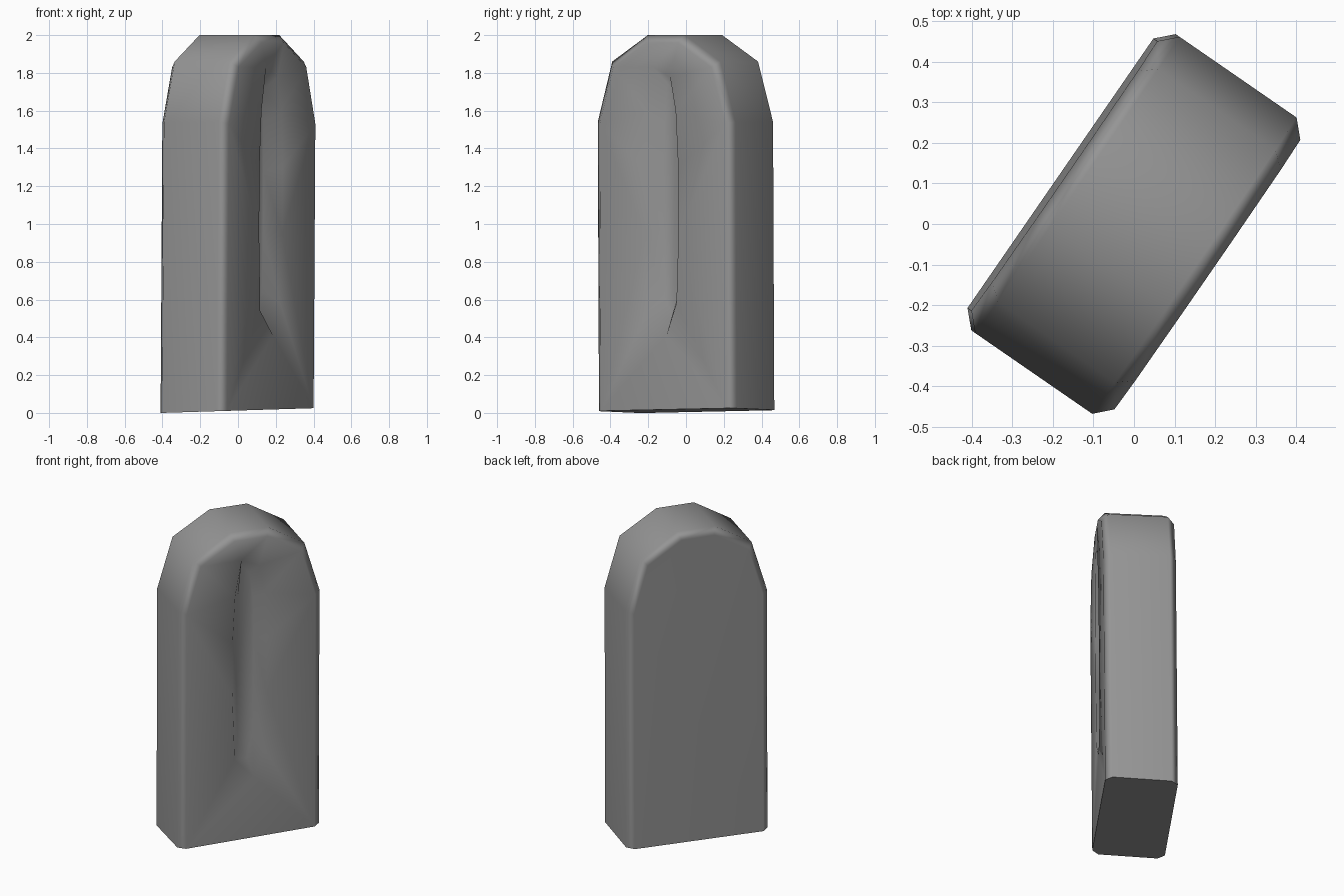
import bpy, bmesh, math
from mathutils import Vector

cube = bpy.data.objects.get("Cube")
if cube:
    bpy.data.objects.remove(cube)

stone = bpy.data.materials.new("grey stone")
stone.use_nodes = True
colour = (0.3, 0.3, 0.3, 1)
stone.diffuse_color = colour
stone.node_tree.nodes["Principled BSDF"].inputs["Base Color"].default_value = colour

# Slab axes: wide direction and thickness direction, turned on the ground
TURN = math.radians(55.4)
WIDE = Vector((math.cos(TURN), math.sin(TURN), 0))
THICK = Vector((math.sin(TURN), -math.cos(TURN), 0))


def place(u, v, z):
    """Slab coordinates to world, with a slight lean and an uneven foot."""
    p = WIDE * u + THICK * (v + 0.012 * (z / 1.6 - 0.5))
    p.z = z if z > 0 else 0.0125 + 0.031 * p.x
    return p


def mirrored(half):
    return half + [(-u, z) for u, z in reversed(half)]


def add_ring(bm, points, v):
    return [bm.verts.new(place(u, v, z)) for u, z in points]


def bridge(bm, a, b):
    n = len(a)
    for i in range(n):
        j = (i + 1) % n
        bm.faces.new((a[i], a[j], b[j], b[i]))


# Arched outlines: full size and the chamfered face
outer = mirrored([(0.443, 0), (0.443, 1.54), (0.348, 1.86), (0.118, 2.0)])
inner = mirrored([(0.403, 0), (0.403, 1.53), (0.315, 1.83), (0.103, 1.96)])

# Groove outlines: lip and floor
lip = [(0.02, 0.41), (0.085, 0.58), (0.1, 0.95), (0.1, 1.3), (0.085, 1.6), (0.05, 1.78),
       (-0.06, 1.83), (-0.1, 1.6), (-0.115, 1.3), (-0.115, 0.95), (-0.1, 0.54)]
floor = [(u * 0.5, 1.13 + (z - 1.13) * 0.88) for u, z in lip]

bm = bmesh.new()
rings = [add_ring(bm, pts, v) for pts, v in
         ((inner, -0.214), (outer, -0.175), (outer, 0.175), (inner, 0.214))]
for a, b in zip(rings, rings[1:]):
    bridge(bm, a, b)
bm.faces.new(rings[0])

# Carved groove in the broad front face
lip_ring = add_ring(bm, lip, 0.214)
floor_ring = add_ring(bm, floor, 0.125)
bridge(bm, lip_ring, floor_ring)
bm.faces.new(floor_ring)
border = [e for e in bm.edges if len(e.link_faces) == 1]
bmesh.ops.triangle_fill(bm, edges=border, use_beauty=True)
bmesh.ops.recalc_face_normals(bm, faces=bm.faces)

mesh = bpy.data.meshes.new("stone_slab")
bm.to_mesh(mesh)
bm.free()
mesh.materials.append(stone)
slab = bpy.data.objects.new("stone_slab", mesh)
bpy.context.collection.objects.link(slab)

# Soft shading over the chamfers, crisp around the foot
bpy.ops.object.select_all(action="DESELECT")
slab.select_set(True)
bpy.context.view_layer.objects.active = slab
bpy.ops.object.shade_smooth_by_angle(angle=math.radians(75))
weighted = slab.modifiers.new("Soft normals", "WEIGHTED_NORMAL")
weighted.keep_sharp = True
